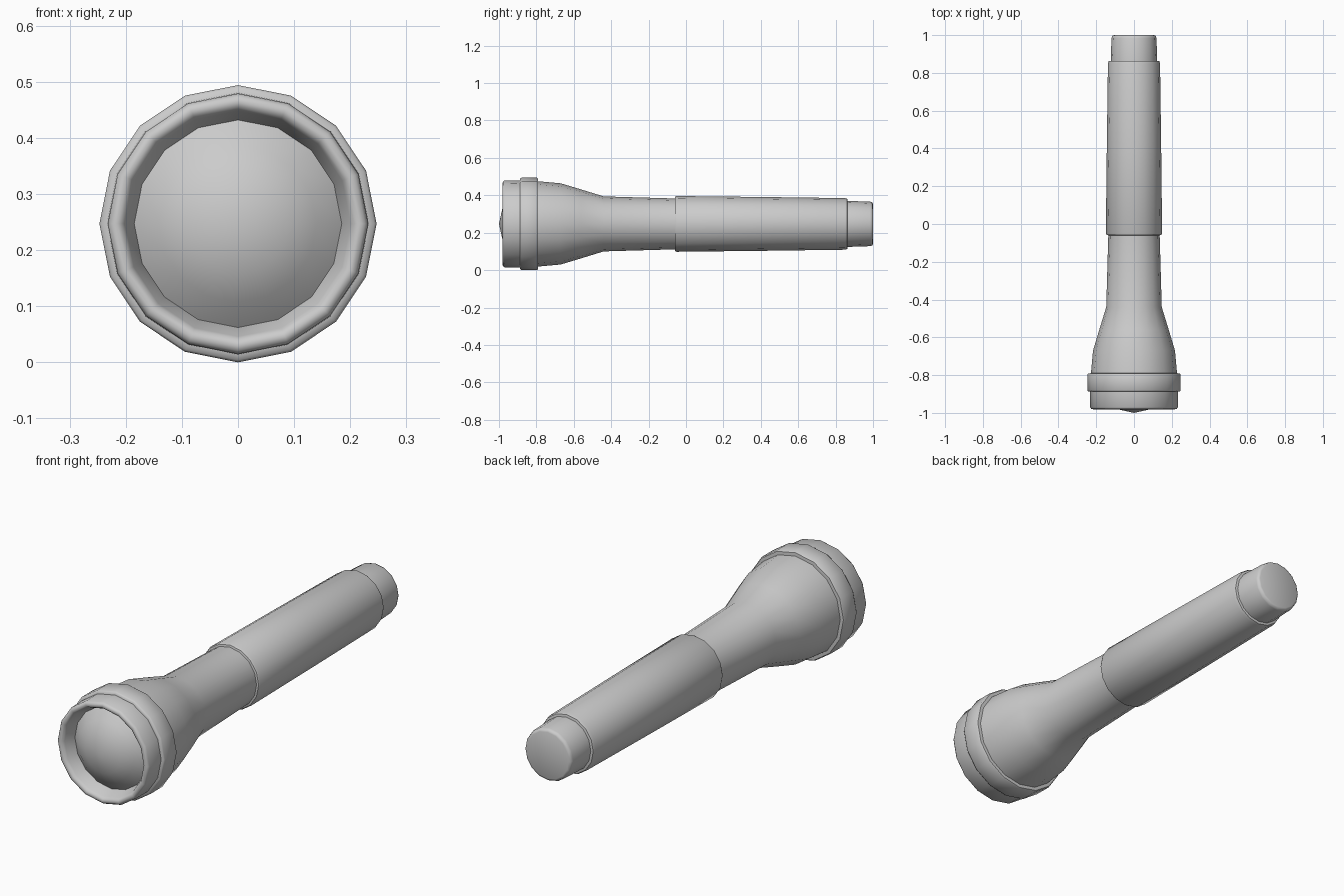
import bpy, bmesh
from math import cos, sin, pi, radians

if "Cube" in bpy.data.objects:
    bpy.data.objects.remove(bpy.data.objects["Cube"])

SIDES = 16
CENTRE_Z = 0.247


def lathe(name, profile, angle=40):
    """Spin (y, radius) points round the long axis; radius 0 makes a pole."""
    bm = bmesh.new()
    rings = []
    for y, r in profile:
        if r == 0:
            rings.append([bm.verts.new((0, y, CENTRE_Z))])
        else:
            rings.append([bm.verts.new((r * sin(2 * pi * i / SIDES), y,
                                        CENTRE_Z + r * cos(2 * pi * i / SIDES)))
                          for i in range(SIDES)])
    for a, b in zip(rings, rings[1:]):
        for i in range(SIDES):
            j = (i + 1) % SIDES
            quad = [a[i % len(a)], a[j % len(a)], b[j % len(b)], b[i % len(b)]]
            bm.faces.new(list(dict.fromkeys(quad)))
    bmesh.ops.recalc_face_normals(bm, faces=bm.faces)
    mesh = bpy.data.meshes.new(name)
    bm.to_mesh(mesh)
    bm.free()
    ob = bpy.data.objects.new(name, mesh)
    bpy.context.collection.objects.link(ob)
    bpy.ops.object.select_all(action='DESELECT')
    ob.select_set(True)
    bpy.context.view_layer.objects.active = ob
    bpy.ops.object.shade_smooth_by_angle(angle=radians(angle))
    return ob


# One continuous shell: lens recess, bezel, collar, flared head, grip, tail cap
lathe("torch_body", [
    (-0.915, 0.185), (-0.966, 0.201), (-0.978, 0.208), (-0.981, 0.217),
    (-0.979, 0.226), (-0.970, 0.232),                    # bezel lip
    (-0.888, 0.233), (-0.886, 0.243), (-0.880, 0.247),   # collar front
    (-0.797, 0.247), (-0.791, 0.243), (-0.790, 0.228),   # collar back
    (-0.670, 0.217), (-0.560, 0.184), (-0.440, 0.147),   # flared head
    (-0.060, 0.136), (-0.058, 0.145), (-0.050, 0.149),   # neck to grip
    (0.400, 0.144), (0.850, 0.138), (0.862, 0.134),      # grip
    (0.864, 0.123), (0.985, 0.119), (0.996, 0.115),
    (1.0, 0.106), (1.0, 0),                              # tail cap
], 50)

# Domed lens
lathe("lens", [(-1.0, 0), (-0.980, 0.09), (-0.953, 0.14), (-0.915, 0.185)], 60)
